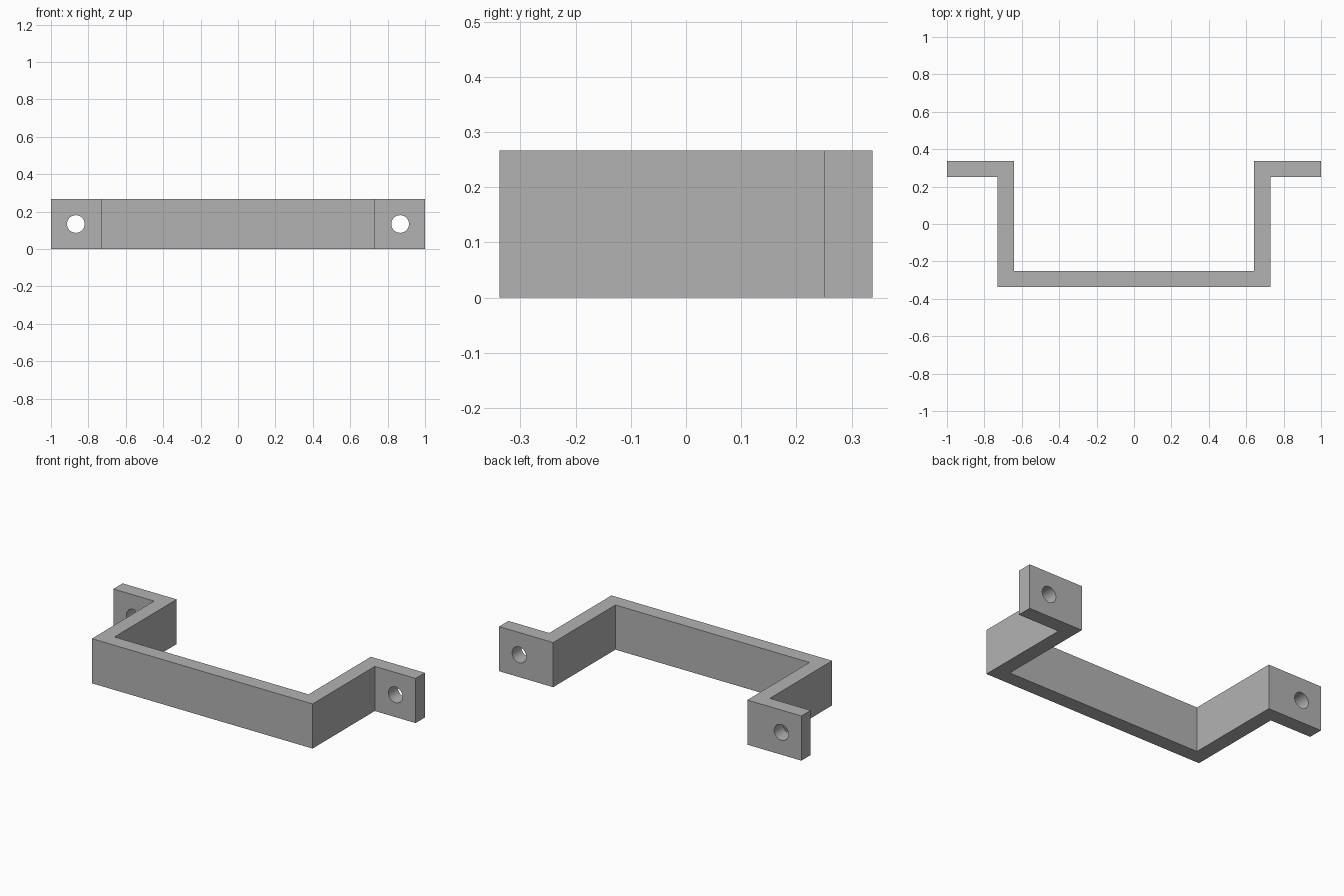
import bpy
import bmesh
import math

cube = bpy.data.objects.get("Cube")
if cube:
    bpy.data.objects.remove(cube, do_unlink=True)

HEIGHT = 0.267
BACK = 0.338          # half depth
WALL = 0.088          # strip thickness
OUTER = 0.73          # half width of the grip
HOLE_X, HOLE_R = 0.867, 0.047

grey = bpy.data.materials.new("grey metal")
grey.use_nodes = True
colour = (0.45, 0.45, 0.45, 1)
grey.diffuse_color = colour
grey.node_tree.nodes["Principled BSDF"].inputs["Base Color"].default_value = colour

# Bent strip: half outline from the front middle round to the back, then mirrored
inner = OUTER - WALL
half = [(OUTER, -BACK), (OUTER, BACK - WALL), (1, BACK - WALL),
        (1, BACK), (inner, BACK), (inner, WALL - BACK)]
outline = half + [(-x, y) for x, y in reversed(half)]

bm = bmesh.new()
base = bm.faces.new([bm.verts.new((x, y, 0)) for x, y in outline])
top = bmesh.ops.extrude_face_region(bm, geom=[base])["geom"]
bmesh.ops.translate(bm, vec=(0, 0, HEIGHT),
                    verts=[v for v in top if isinstance(v, bmesh.types.BMVert)])
bmesh.ops.recalc_face_normals(bm, faces=bm.faces)
mesh = bpy.data.meshes.new("handle_bracket")
bm.to_mesh(mesh)
bm.free()
mesh.materials.append(grey)
bracket = bpy.data.objects.new("handle_bracket", mesh)
bpy.context.collection.objects.link(bracket)
bpy.context.view_layer.objects.active = bracket


# Screw holes through both mounting tabs
def drill(x):
    bpy.ops.mesh.primitive_cylinder_add(
        vertices=48, radius=HOLE_R, depth=4 * WALL,
        location=(x, BACK - WALL / 2, HEIGHT / 2), rotation=(math.pi / 2, 0, 0))
    cutter = bpy.context.object
    cutter.name = "hole_cutter"
    cutter.hide_render = True
    cutter.data.materials.append(grey)
    cut = bracket.modifiers.new("screw_hole", 'BOOLEAN')
    cut.operation = 'DIFFERENCE'
    cut.solver = 'EXACT'
    cut.object = cutter
    bpy.context.view_layer.objects.active = bracket
    bpy.ops.object.modifier_apply(modifier=cut.name)
    bpy.data.objects.remove(cutter, do_unlink=True)


for side in (-1, 1):
    drill(side * HOLE_X)

# Smooth hole walls, sharp strip edges
bpy.ops.object.select_all(action='DESELECT')
bracket.select_set(True)
bpy.context.view_layer.objects.active = bracket
bpy.ops.object.shade_smooth_by_angle(angle=math.radians(30))
